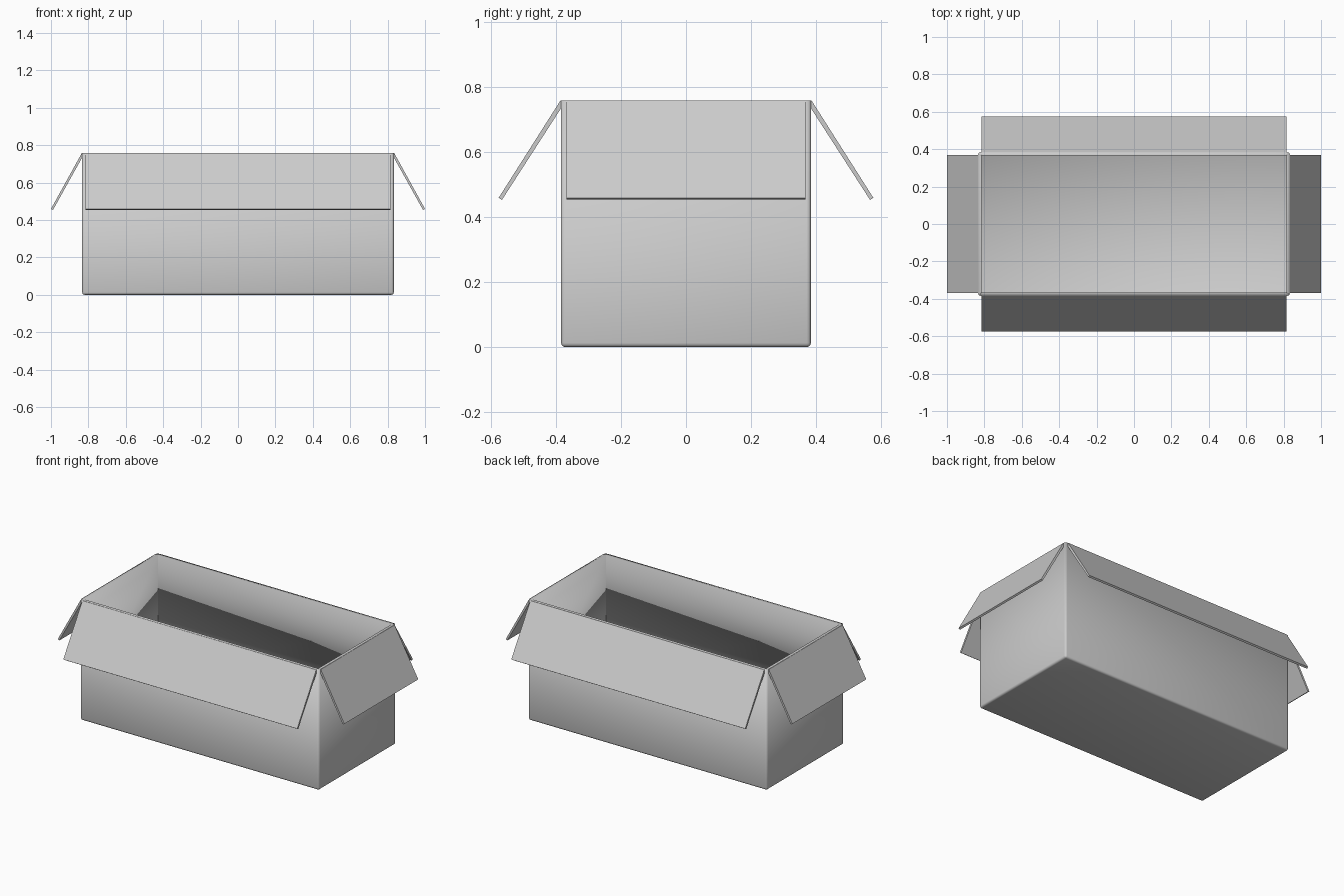
import bpy, bmesh
from mathutils import Vector

if "Cube" in bpy.data.objects:
    bpy.data.objects.remove(bpy.data.objects["Cube"])

W, D, H = 0.833, 0.384, 0.758   # half width, half depth, height
T = 0.018                       # wall thickness


def finish(name, bm):
    bmesh.ops.recalc_face_normals(bm, faces=bm.faces)
    mesh = bpy.data.meshes.new(name)
    bm.to_mesh(mesh)
    bm.free()
    obj = bpy.data.objects.new(name, mesh)
    bpy.context.collection.objects.link(obj)
    return obj


# Open carton body: rounded outer shell, thickened inwards
bm = bmesh.new()
bmesh.ops.create_cube(bm, size=1)
for v in bm.verts:
    v.co = Vector((v.co.x * 2 * W, v.co.y * 2 * D, (v.co.z + 0.5) * H))
top = [f for f in bm.faces if all(v.co.z > H / 2 for v in f.verts)]
bmesh.ops.delete(bm, geom=top, context='FACES')
edges = [e for e in bm.edges if not e.is_boundary]
bmesh.ops.bevel(bm, geom=edges, offset=0.013, segments=3, profile=0.5, affect='EDGES')
body = finish("carton_body", bm)
wall = body.modifiers.new("wall", 'SOLIDIFY')
wall.thickness = T
wall.offset = -1
wall.use_even_offset = True
bpy.context.view_layer.objects.active = body
body.select_set(True)
bpy.ops.object.shade_smooth_by_angle()
body.select_set(False)


# Folded-down flap: thin slanted profile extruded along the rim
def flap(name, hinge, reach, half_len, out, along):
    z_tip, t = 0.459, 0.012
    outer = Vector((reach - hinge, z_tip - H)).normalized()
    inward = Vector((outer.y, -outer.x)) * t
    profile = [(hinge - 0.006, H), (hinge + 0.002, H), (reach, z_tip),
               (reach + inward.x, z_tip + inward.y),
               (hinge - 0.001, H - 0.022), (hinge - 0.006, H - 0.022)]
    bm = bmesh.new()
    verts = [bm.verts.new(out * a - along * half_len + Vector((0, 0, z)))
             for a, z in profile]
    face = bm.faces.new(verts)
    res = bmesh.ops.extrude_face_region(bm, geom=[face])
    moved = [g for g in res["geom"] if isinstance(g, bmesh.types.BMVert)]
    bmesh.ops.translate(bm, verts=moved, vec=along * 2 * half_len)
    return finish(name, bm)


X, Y = Vector((1, 0, 0)), Vector((0, 1, 0))
for side, long_name, short_name in ((-1, "front_flap", "left_flap"),
                                    (1, "back_flap", "right_flap")):
    flap(long_name, D, 0.576, 0.816, Y * side, X)
    flap(short_name, W, 1.0, 0.368, X * side, Y)
